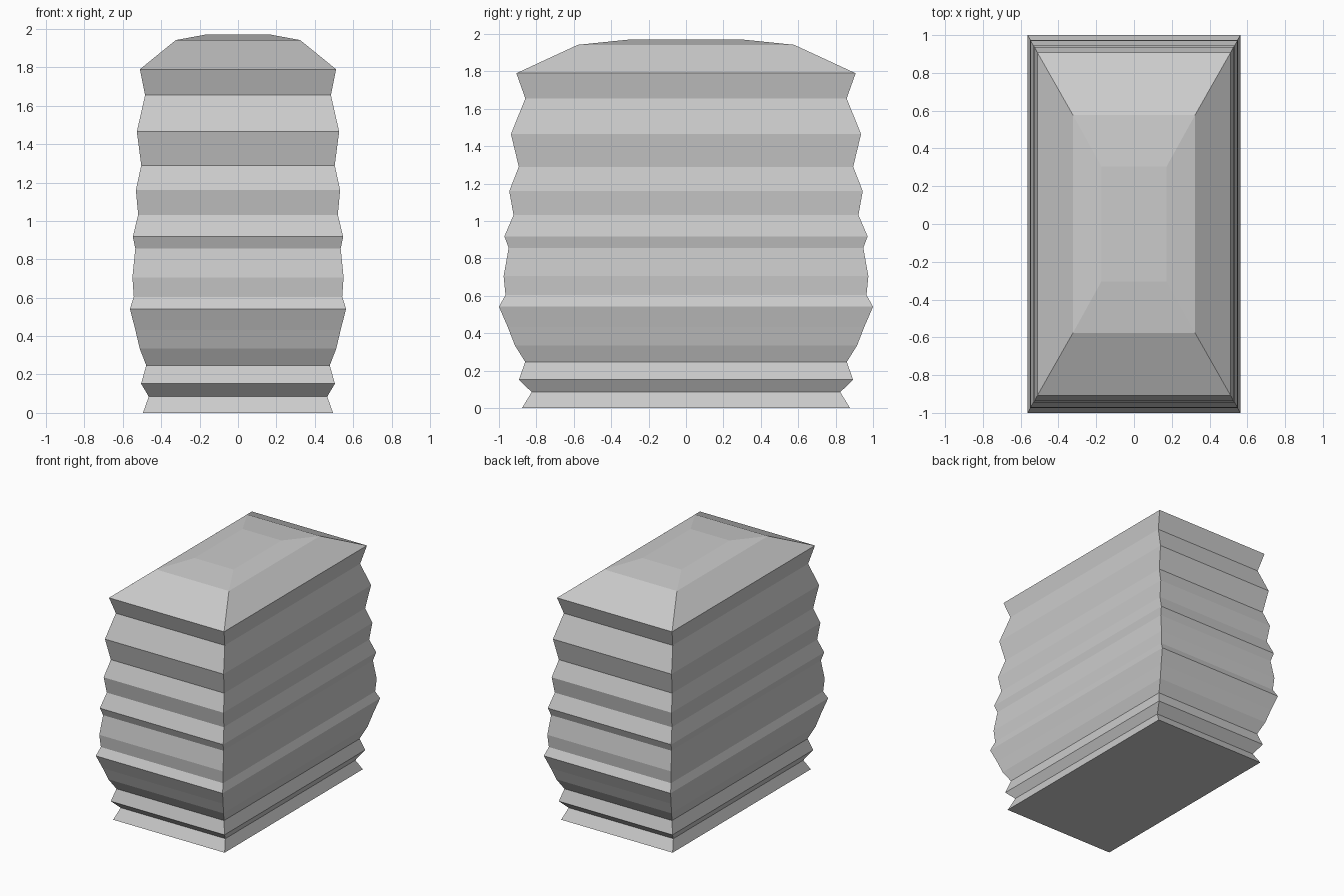
import bpy
import bmesh

# Remove the default cube
cube = bpy.data.objects.get("Cube")
if cube:
    bpy.data.objects.remove(cube, do_unlink=True)

# Plain grey material
GREY = (0.6, 0.6, 0.6, 1.0)
grey = bpy.data.materials.new("plain grey")
grey.use_nodes = True
grey.diffuse_color = GREY
grey.node_tree.nodes["Principled BSDF"].inputs["Base Color"].default_value = GREY

# Pleat profile, bottom to top: half width, half depth, height
PROFILE = [
    (0.495, 0.877, 0.0), (0.465, 0.825, 0.085), (0.505, 0.893, 0.152),
    (0.478, 0.86, 0.247), (0.512, 0.915, 0.335), (0.535, 0.953, 0.433),
    (0.563, 1.0, 0.542), (0.543, 0.965, 0.605), (0.55, 0.975, 0.705),
    (0.535, 0.948, 0.857), (0.548, 0.971, 0.918), (0.52, 0.922, 1.032),
    (0.532, 0.945, 1.16), (0.504, 0.894, 1.29), (0.527, 0.936, 1.465),
    (0.484, 0.859, 1.655), (0.511, 0.907, 1.79), (0.324, 0.578, 1.942),
    (0.173, 0.305, 1.97),
]
CORNERS = [(-1, -1), (1, -1), (1, 1), (-1, 1)]


def bridge(bm, lower, upper):
    """Join two rectangular rings with four flat sides."""
    for i in range(4):
        j = (i + 1) % 4
        bm.faces.new((lower[i], lower[j], upper[j], upper[i]))


# Rectangular pleated body with a shallow hipped top
bm = bmesh.new()
rings = [[bm.verts.new((sx * w, sy * d, z)) for sx, sy in CORNERS]
         for w, d, z in PROFILE]
for lower, upper in zip(rings, rings[1:]):
    bridge(bm, lower, upper)
bm.faces.new(rings[0][::-1])
bm.faces.new(rings[-1])
bmesh.ops.recalc_face_normals(bm, faces=bm.faces)

mesh = bpy.data.meshes.new("pleated_body")
bm.to_mesh(mesh)
bm.free()
mesh.materials.append(grey)
body = bpy.data.objects.new("pleated_body", mesh)
bpy.context.collection.objects.link(body)
